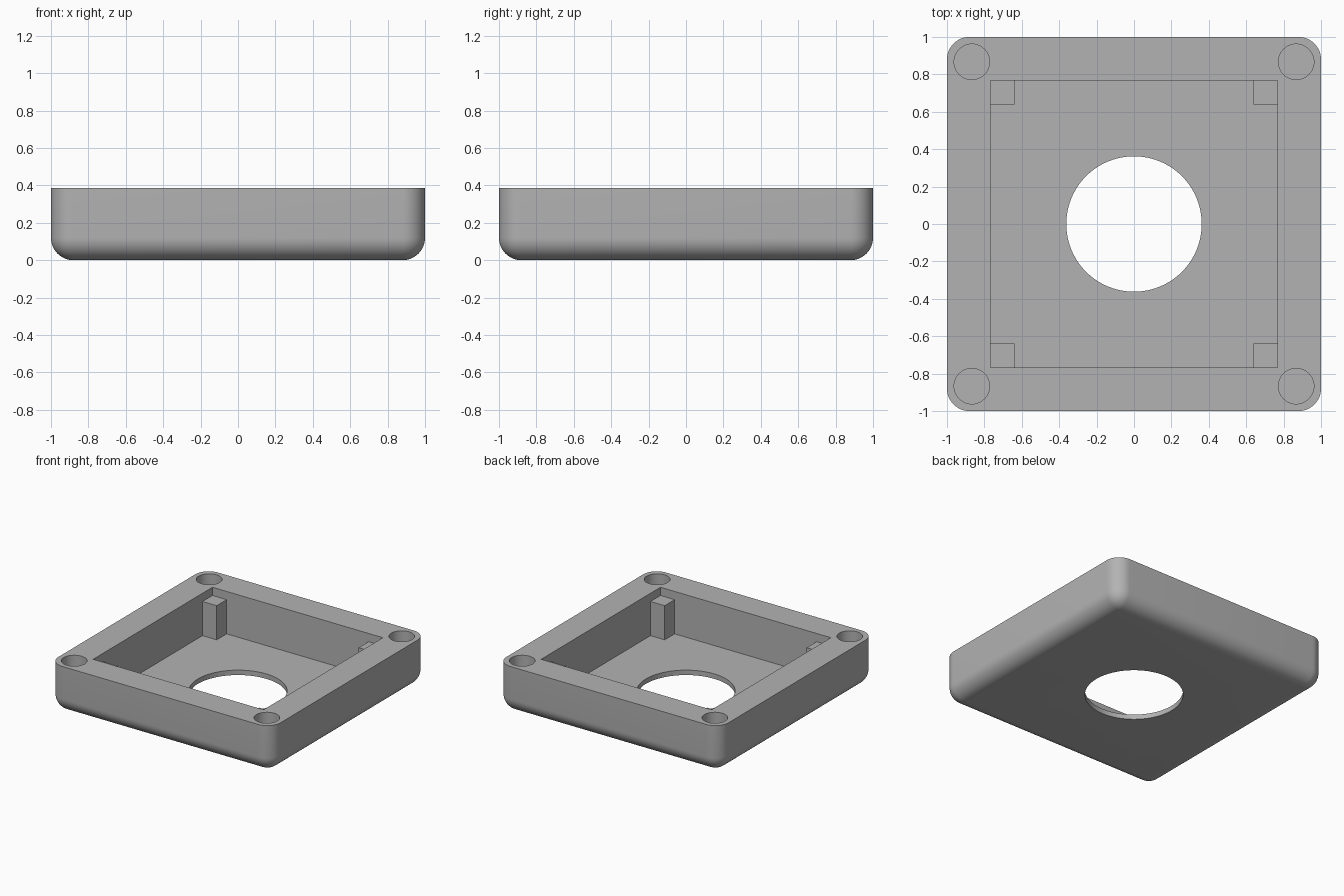
import bpy, bmesh, math
from mathutils import Matrix

default = bpy.data.objects.get("Cube")
if default:
    bpy.data.objects.remove(default, do_unlink=True)

HEIGHT, FLOOR, CORNER = 0.385, 0.04, 0.12
POCKET, POST, POST_TOP = 0.767, 0.128, 0.318
HOLE_POS, HOLE_R, HOLE_DEPTH = 0.867, 0.095, 0.2
CORNERS = [(sx, sy) for sx in (-1, 1) for sy in (-1, 1)]

grey = bpy.data.materials.new("plain_grey")
grey.use_nodes = True
colour = (0.45, 0.45, 0.45, 1)
grey.diffuse_color = colour
grey.node_tree.nodes["Principled BSDF"].inputs["Base Color"].default_value = colour


def add_box(bm, low, high):
    size = [b - a for a, b in zip(low, high)]
    mid = [(a + b) / 2 for a, b in zip(low, high)]
    bmesh.ops.create_cube(bm, size=1, matrix=Matrix.Translation(mid) @ Matrix.Diagonal((*size, 1)))


def add_cylinder(bm, x, y, radius, low, high, sides):
    bmesh.ops.create_cone(bm, cap_ends=True, segments=sides, radius1=radius, radius2=radius,
                          depth=high - low, matrix=Matrix.Translation((x, y, (low + high) / 2)))


def make_object(name, bm):
    mesh = bpy.data.meshes.new(name)
    bm.to_mesh(mesh)
    bm.free()
    mesh.materials.append(grey)
    obj = bpy.data.objects.new(name, mesh)
    bpy.context.collection.objects.link(obj)
    return obj


def cut(target, bm):
    cutter = make_object("cutter", bm)
    cutter.hide_render = True
    mod = target.modifiers.new("cut", "BOOLEAN")
    mod.operation, mod.solver, mod.object = "DIFFERENCE", "EXACT", cutter
    bpy.context.view_layer.objects.active = target
    bpy.ops.object.modifier_apply(modifier=mod.name)
    bpy.data.objects.remove(cutter, do_unlink=True)


# Tray body: rounded sides and underside, crisp flat rim
bm = bmesh.new()
add_box(bm, (-1, -1, 0), (1, 1, HEIGHT))
rounded = [e for e in bm.edges if min(v.co.z for v in e.verts) < 0.01]
bmesh.ops.bevel(bm, geom=rounded, offset=CORNER, segments=12, profile=0.5, affect="EDGES")
tray = make_object("tray", bm)

# Square pocket
bm = bmesh.new()
add_box(bm, (-POCKET, -POCKET, FLOOR), (POCKET, POCKET, HEIGHT + 0.1))
cut(tray, bm)

# Round opening in the floor
bm = bmesh.new()
add_cylinder(bm, 0, 0, 0.362, -0.1, 0.2, 96)
cut(tray, bm)

# Blind holes in the rim corners
bm = bmesh.new()
for sx, sy in CORNERS:
    add_cylinder(bm, sx * HOLE_POS, sy * HOLE_POS, HOLE_R, HEIGHT - HOLE_DEPTH, HEIGHT + 0.1, 48)
cut(tray, bm)

bpy.ops.object.select_all(action="DESELECT")
tray.select_set(True)
bpy.context.view_layer.objects.active = tray
bpy.ops.object.shade_smooth_by_angle(angle=math.radians(30))

# Support posts in the pocket corners
for sx, sy in CORNERS:
    xs = sorted((sx * POCKET, sx * (POCKET - POST)))
    ys = sorted((sy * POCKET, sy * (POCKET - POST)))
    bm = bmesh.new()
    add_box(bm, (xs[0], ys[0], FLOOR), (xs[1], ys[1], POST_TOP))
    side = ("back" if sy > 0 else "front") + ("_left" if sx > 0 else "_right")
    make_object(side + "_post", bm)
